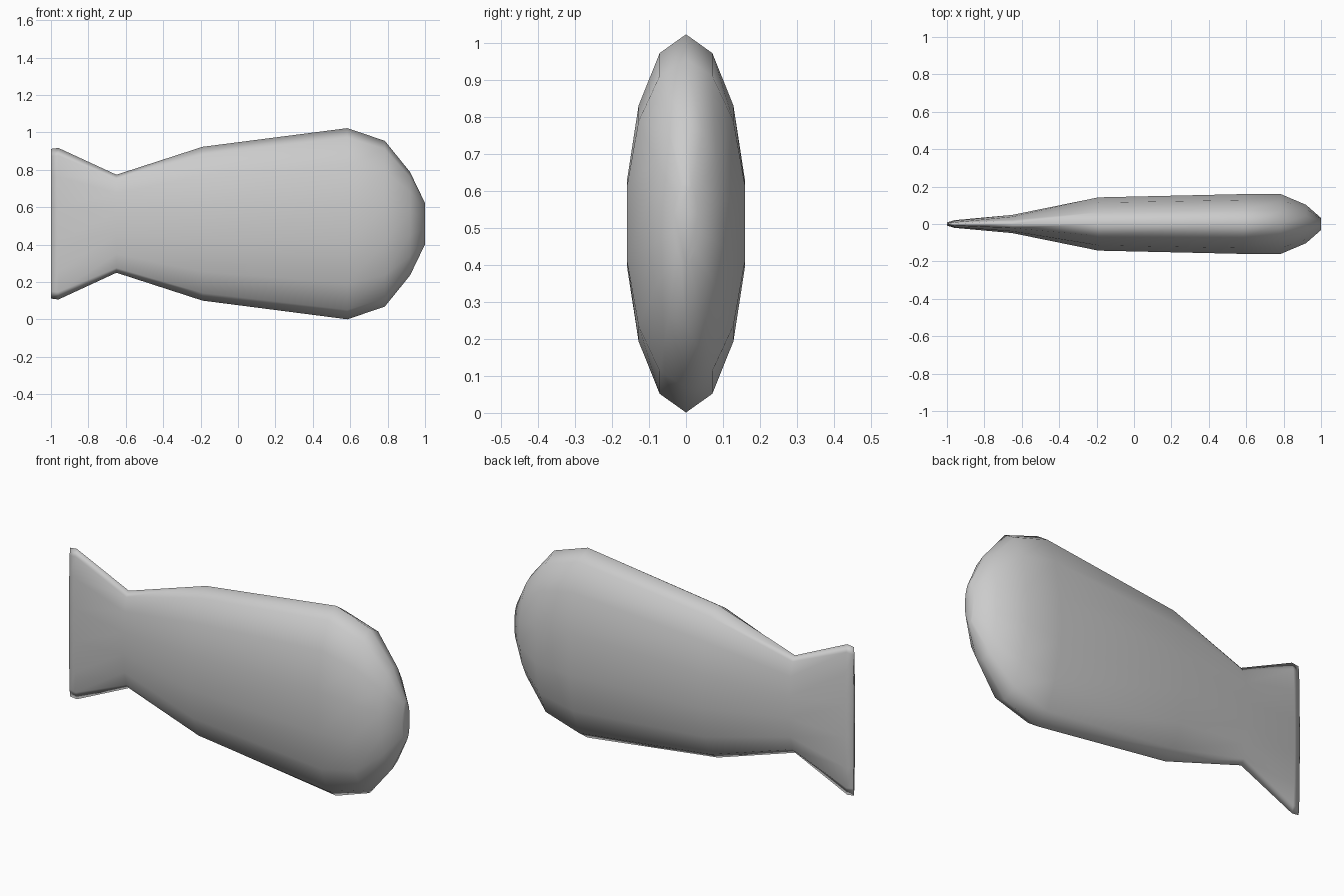
import bpy, bmesh, math

if "Cube" in bpy.data.objects:
    bpy.data.objects.remove(bpy.data.objects["Cube"])

SIDES = 14
CENTRE_Z = 0.512

# Stations along the body, tail to nose: x, half height, half thickness
STATIONS = [
    (-1.00, 0.400, 0.009),
    (-0.96, 0.405, 0.021),
    (-0.65, 0.262, 0.050),
    (-0.19, 0.411, 0.146),
    (0.585, 0.511, 0.164),
    (0.785, 0.443, 0.164),
    (0.92, 0.276, 0.105),
    (1.00, 0.110, 0.033),
]

bm = bmesh.new()


def ring(x, half_z, half_y):
    verts = []
    for i in range(SIDES):
        a = 2 * math.pi * i / SIDES
        verts.append(bm.verts.new((x, half_y * math.sin(a), CENTRE_Z + half_z * math.cos(a))))
    return verts


# Fish-shaped body lofted through elliptical rings
rings = [ring(*s) for s in STATIONS]
for a, b in zip(rings, rings[1:]):
    for i in range(SIDES):
        j = (i + 1) % SIDES
        bm.faces.new((a[i], a[j], b[j], b[i]))

# Tail and nose caps
bm.faces.new(rings[0])
bm.faces.new(rings[-1])
bmesh.ops.recalc_face_normals(bm, faces=bm.faces)
for f in bm.faces:
    f.smooth = True

mesh = bpy.data.meshes.new("fish_body")
bm.to_mesh(mesh)
bm.free()
body = bpy.data.objects.new("fish_body", mesh)
bpy.context.collection.objects.link(body)
